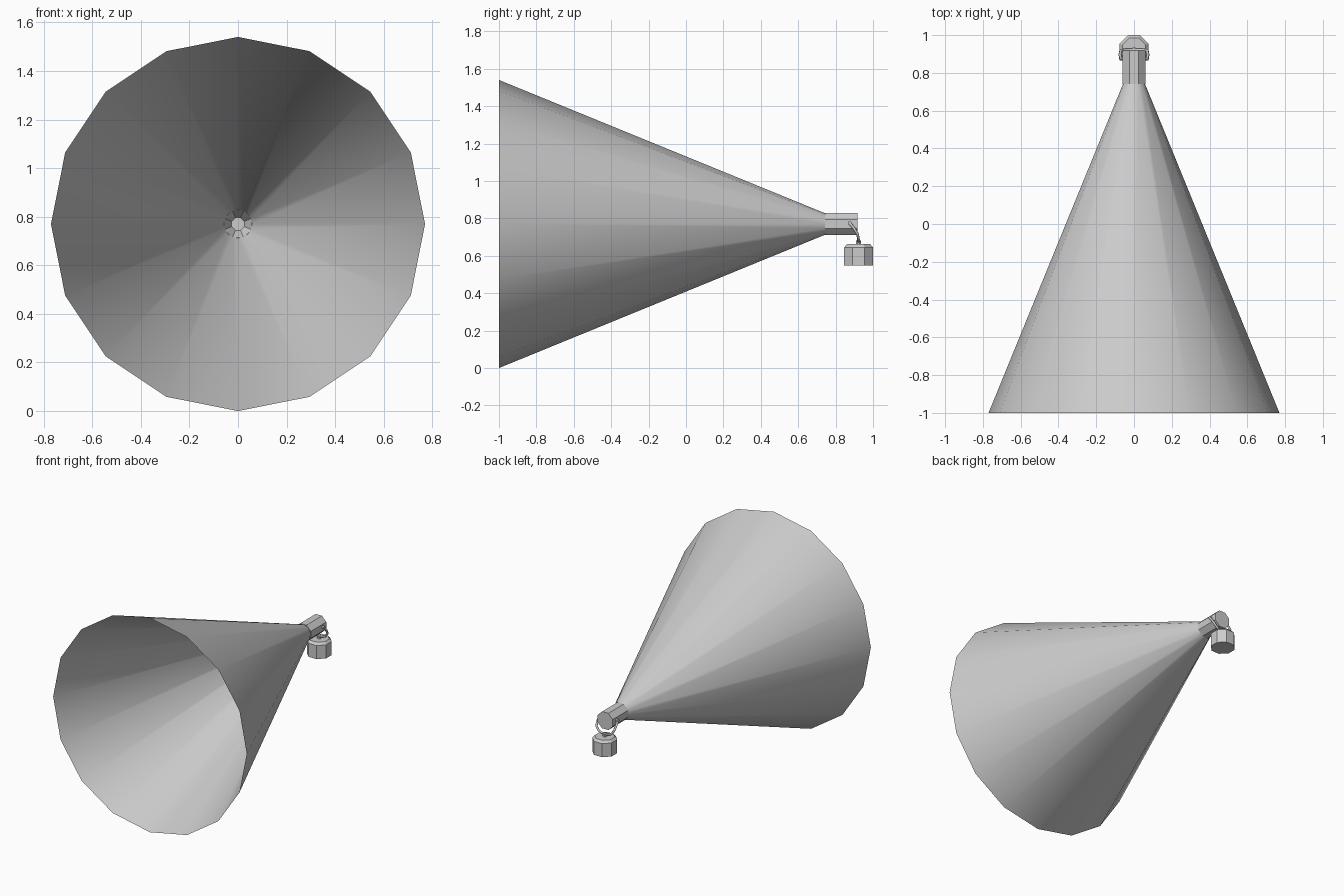
import bpy, bmesh
from math import pi, sin, cos
from mathutils import Matrix

if "Cube" in bpy.data.objects:
    bpy.data.objects.remove(bpy.data.objects["Cube"])

CZ = 0.77  # height of the horn axis


def lathe(name, profile, sides, phase, matrix, smooth=False):
    """Revolve (radius, height) points about z; radius 0 closes with an n-gon cap."""
    bm = bmesh.new()
    rings = []
    for r, h in profile:
        rings.append([bm.verts.new((r * cos(phase + 2 * pi * i / sides),
                                    r * sin(phase + 2 * pi * i / sides), h))
                      for i in range(sides)])
    for a, b in zip(rings, rings[1:]):
        for i in range(sides):
            j = (i + 1) % sides
            f = bm.faces.new((a[i], a[j], b[j], b[i]))
            f.smooth = smooth
    return finish(name, bm, matrix, rings)


def finish(name, bm, matrix, rings):
    if name != "horn":  # solid parts are capped at both ends
        bm.faces.new(rings[0][::-1])
        bm.faces.new(rings[-1])
    bmesh.ops.recalc_face_normals(bm, faces=bm.faces)
    me = bpy.data.meshes.new(name)
    bm.to_mesh(me)
    bm.free()
    ob = bpy.data.objects.new(name, me)
    ob.matrix_world = matrix
    bpy.context.collection.objects.link(ob)
    return ob


# local z -> world y, on the horn axis
along_y = Matrix.Translation((0, 0, CZ)) @ Matrix.Rotation(-pi / 2, 4, 'X')
k = 1 / cos(pi / 8)  # octagon apothem -> corner radius

# open flaring horn, smooth with 16 sides
lathe("horn", [(0.77, -1.0), (0.058, 0.742)], 16, 0, along_y, True)

# octagonal neck: tapered recess inside, closed back
lathe("neck", [(0.026 * k, 0.80), (0.056 * k, 0.742), (0.06 * k, 0.742),
               (0.06 * k, 0.918)], 8, pi / 8, along_y)

# octagonal hanging cup with chamfered top and small stem
cup_at = Matrix.Translation((0, 0.923, 0))
lathe("cup", [(0.077 * k, 0.548), (0.077 * k, 0.645), (0.062 * k, 0.662)],
      8, pi / 8, cup_at)
lathe("cup_stem", [(0.014, 0.655), (0.014, 0.682)], 8, pi / 8, cup_at)

# pivot pins on the sides of the neck
lathe("pivot_pin", [(0.011, -0.076), (0.011, 0.076)], 8, pi / 8,
      Matrix.Translation((0, 0.875, 0.775)) @ Matrix.Rotation(pi / 2, 4, 'Y'))

# wire bail looping under the neck
half = [(0.070, 0.875, 0.775), (0.074, 0.897, 0.748), (0.070, 0.918, 0.715),
        (0.048, 0.922, 0.687)]
path = half + [(0, 0.923, 0.675)] + [(-x, y, z) for x, y, z in reversed(half)]
cu = bpy.data.curves.new("bail", 'CURVE')
cu.dimensions = '3D'
cu.bevel_depth = 0.008
cu.bevel_resolution = 1
cu.use_fill_caps = True
sp = cu.splines.new('POLY')
sp.points.add(len(path) - 1)
for p, co in zip(sp.points, path):
    p.co = (*co, 1)
bpy.context.collection.objects.link(bpy.data.objects.new("bail", cu))
